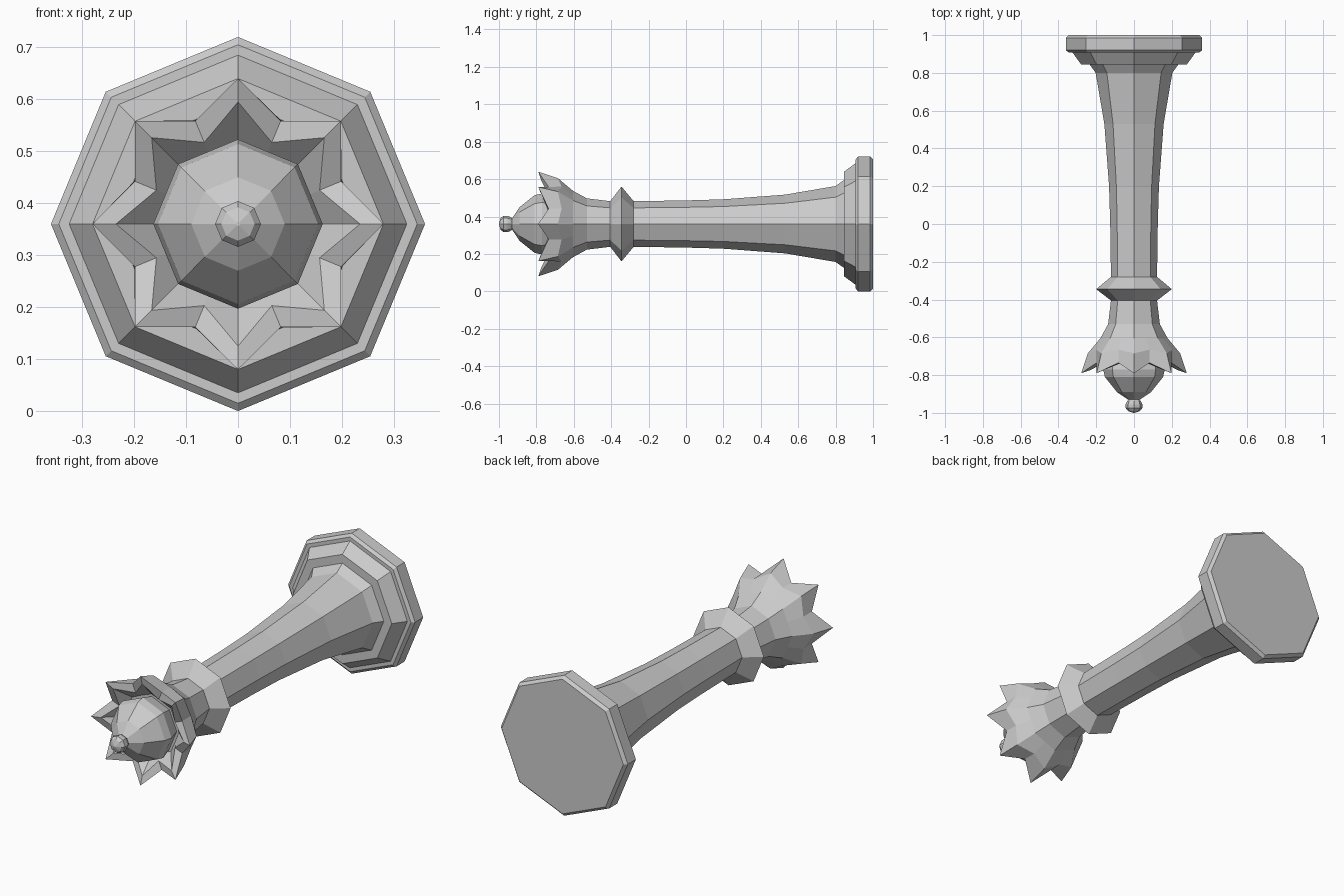
import bpy, bmesh, math

if "Cube" in bpy.data.objects:
    bpy.data.objects.remove(bpy.data.objects["Cube"])

CZ = 0.36  # height of the horizontal axis of the lying piece


def ring(bm, y, radii, ys=None):
    """Ring of vertices around the y axis; radii and y offsets repeat round it."""
    n = len(radii)
    ys = ys or [y] * n
    return [bm.verts.new((radii[i] * math.cos(2 * math.pi * i / n), ys[i],
                          CZ + radii[i] * math.sin(2 * math.pi * i / n)))
            for i in range(n)]


def skin(name, bm, rings):
    """Join successive rings with quads and cap both ends."""
    for a, b in zip(rings, rings[1:]):
        n = len(a)
        for i in range(n):
            j = (i + 1) % n
            bm.faces.new((a[i], a[j], b[j], b[i]))
    bm.faces.new(rings[0])
    bm.faces.new(rings[-1])
    bmesh.ops.recalc_face_normals(bm, faces=bm.faces[:])
    mesh = bpy.data.meshes.new(name)
    bm.to_mesh(mesh)
    bm.free()
    obj = bpy.data.objects.new(name, mesh)
    bpy.context.collection.objects.link(obj)
    return obj


def lathe(name, profile, sides=8):
    bm = bmesh.new()
    return skin(name, bm, [ring(bm, y, [r] * sides) for y, r in profile])


# stepped octagonal foot
lathe("foot", [(1.0, 0.345), (0.985, 0.36), (0.92, 0.36), (0.907, 0.345),
               (0.907, 0.325), (0.845, 0.28), (0.845, 0.235), (0.80, 0.203)])

# tapering stem
lathe("stem", [(0.80, 0.203), (0.53, 0.157), (0.20, 0.132),
               (0.0, 0.126), (-0.28, 0.122)])

# collar ring
lathe("collar", [(-0.28, 0.122), (-0.345, 0.20), (-0.405, 0.122)])

# crown: eight-sided cup that opens into eight hollow points
bm = bmesh.new()
flat = math.cos(math.pi / 8)
levels = [  # point radius, point y, valley radius, valley y
    (0.122, -0.405, 0.122 * flat, -0.405),
    (0.137, -0.53, 0.137 * flat, -0.53),
    (0.178, -0.605, 0.178 * flat, -0.605),
    (0.245, -0.685, 0.216, -0.665),
    (0.28, -0.79, 0.215, -0.735),
    (0.235, -0.775, 0.17, -0.735),
    (0.155, -0.70, 0.145, -0.70),
]
skin("crown", bm, [ring(bm, 0, [pr, vr] * 8, [py, vy] * 8)
                   for pr, py, vr, vy in levels])

# domed cap inside the crown
lathe("dome", [(-0.69, 0.14), (-0.77, 0.163), (-0.81, 0.154),
               (-0.89, 0.09), (-0.93, 0.03)])

# small bead finial at the tip
lathe("finial", [(-0.925, 0.025), (-0.938, 0.037), (-0.955, 0.044),
                 (-0.975, 0.044), (-0.99, 0.032), (-1.0, 0.004)])
